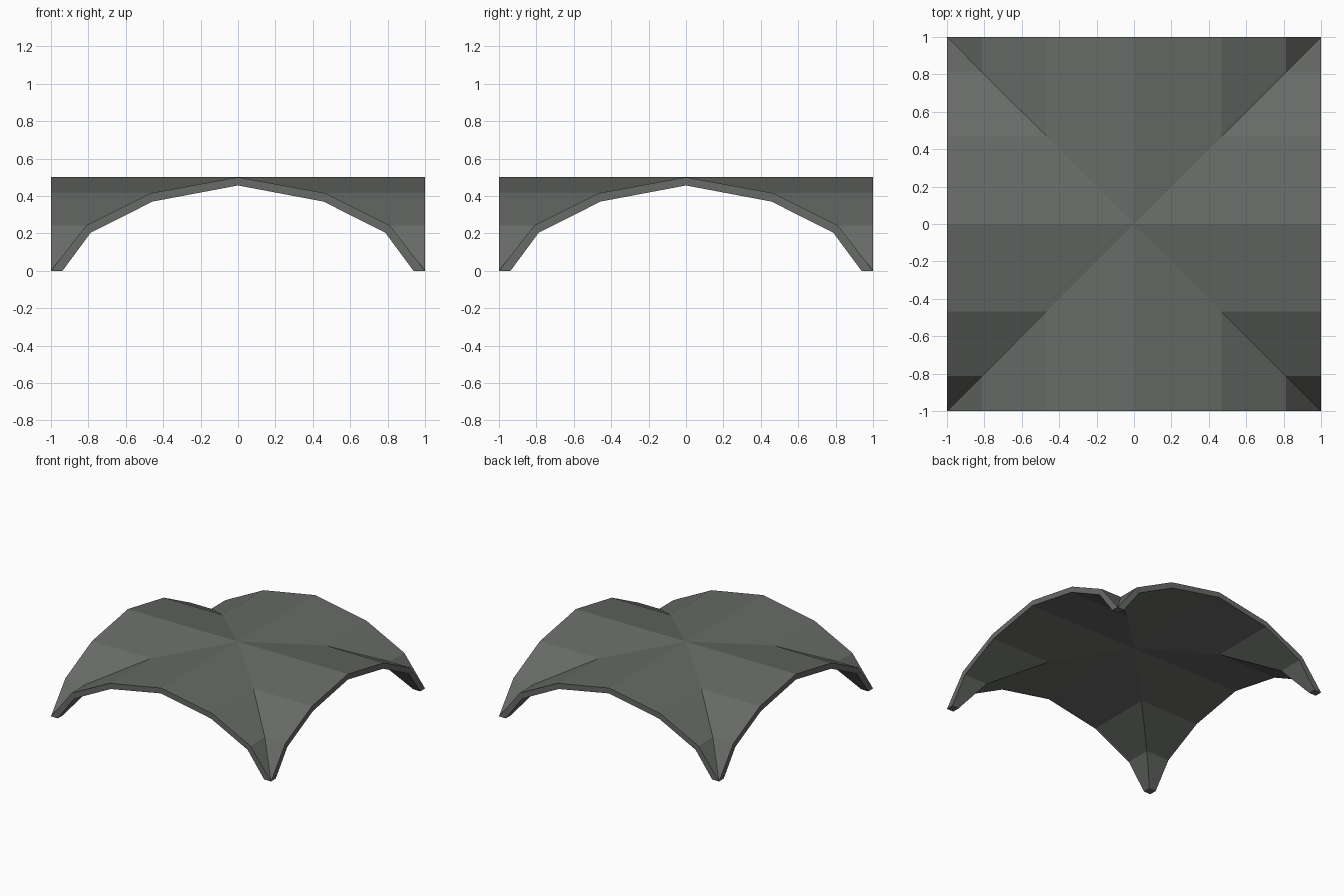
import bpy, bmesh
from math import pi
from mathutils import Matrix, Vector

if "Cube" in bpy.data.objects:
    bpy.data.objects.remove(bpy.data.objects["Cube"])

# Half arch profiles (distance from centre, height), crown to foot
OUTER = [(0, 0.5), (0.467, 0.415), (0.812, 0.242), (1, 0)]
INNER = [(0, 0.456), (0.457, 0.37), (0.788, 0.203), (0.938, 0)]


def full(half):
    return [(-x, z) for x, z in half[:0:-1]] + half


stone = bpy.data.materials.new("dark grey stone")
stone.diffuse_color = (0.135, 0.145, 0.132, 1)
stone.use_nodes = True
stone.node_tree.nodes["Principled BSDF"].inputs["Base Color"].default_value = stone.diffuse_color

bm = bmesh.new()


def face(points, rot):
    # Drop repeated corners so strips can taper to the crown or corner
    pts = []
    for p in points:
        v = Vector(p)
        if all((v - q).length > 1e-5 for q in pts):
            pts.append(v)
    if len(pts) > 2:
        bm.faces.new([bm.verts.new(rot @ p) for p in pts])


# Four webs of the groin vault, each running from an open arch to the groins
for k in range(4):
    rot = Matrix.Rotation(k * pi / 2, 3, 'Z')
    outer, inner = full(OUTER), full(INNER)
    for (ax, az), (bx, bz), (cx, cz), (dx, dz) in zip(outer, outer[1:], inner, inner[1:]):
        # top shell, underside and arch edge
        face([(ax, -1, az), (bx, -1, bz), (bx, -abs(bx), bz), (ax, -abs(ax), az)], rot)
        face([(dx, -1, dz), (cx, -1, cz), (cx, -abs(cx), cz), (dx, -abs(dx), dz)], rot)
        face([(cx, -1, cz), (dx, -1, dz), (bx, -1, bz), (ax, -1, az)], rot)
    # foot
    f = INNER[-1][0]
    face([(-1, -1, 0), (-f, -1, 0), (-f, -f, 0)], rot)
    face([(1, -1, 0), (f, -f, 0), (f, -1, 0)], rot)

bmesh.ops.remove_doubles(bm, verts=bm.verts, dist=1e-4)
bmesh.ops.recalc_face_normals(bm, faces=bm.faces)
mesh = bpy.data.meshes.new("groin_vault")
bm.to_mesh(mesh)
bm.free()
mesh.materials.append(stone)
bpy.context.collection.objects.link(bpy.data.objects.new("groin_vault", mesh))
